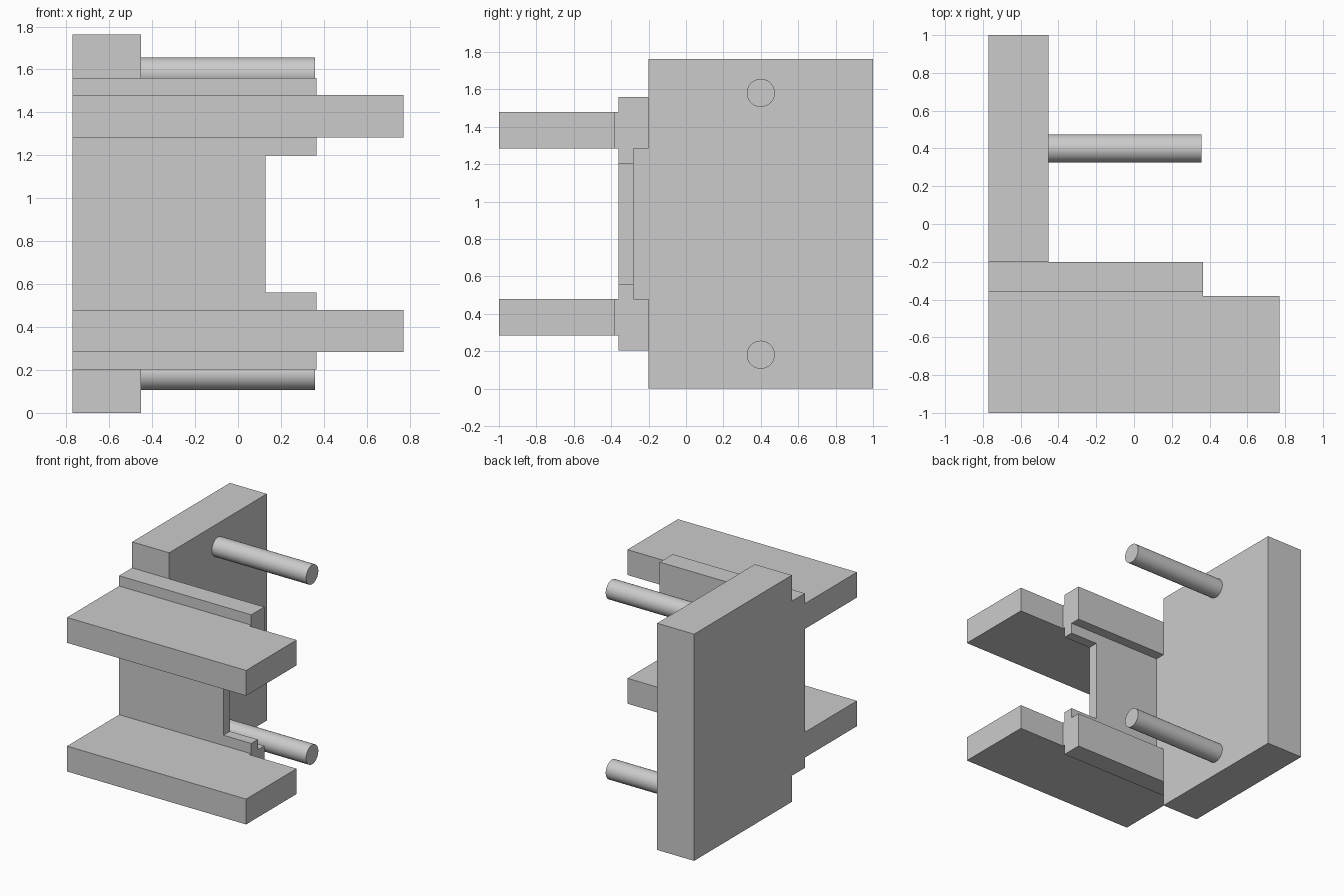
import bpy
import bmesh
import math
from mathutils import Vector

cube = bpy.data.objects.get("Cube")
if cube:
    bpy.data.objects.remove(cube, do_unlink=True)

GREY = (0.6, 0.6, 0.6, 1.0)
grey = bpy.data.materials.new("plain_grey")
grey.use_nodes = True
grey.diffuse_color = GREY
grey.node_tree.nodes["Principled BSDF"].inputs["Base Color"].default_value = GREY

# Shared dimensions
LEFT, WALL_IN, PLATE_END, TIP = -0.77, -0.452, 0.366, 0.77
PLATE_FRONT, PLATE_MID, PLATE_BACK = -0.36, -0.28, -0.2
SHELVES = {"lower": (0.283, 0.48), "upper": (1.283, 1.48)}


def prism(name, profile, axis, start, end):
    """Extrude a flat outline along y (outline in x, z) or z (outline in x, y)."""
    bm = bmesh.new()
    if axis == "y":
        points = [(a, start, b) for a, b in profile]
        step = Vector((0, end - start, 0))
    else:
        points = [(a, b, start) for a, b in profile]
        step = Vector((0, 0, end - start))
    face = bm.faces.new([bm.verts.new(p) for p in points])
    extruded = bmesh.ops.extrude_face_region(bm, geom=[face], use_keep_orig=True)
    moved = [v for v in extruded["geom"] if isinstance(v, bmesh.types.BMVert)]
    bmesh.ops.translate(bm, verts=moved, vec=step)
    bmesh.ops.recalc_face_normals(bm, faces=bm.faces)
    mesh = bpy.data.meshes.new(name)
    bm.to_mesh(mesh)
    bm.free()
    mesh.materials.append(grey)
    obj = bpy.data.objects.new(name, mesh)
    bpy.context.collection.objects.link(obj)
    return obj


def rectangle(a0, a1, b0, b1):
    return [(a0, b0), (a1, b0), (a1, b1), (a0, b1)]


def notched(depth, low, high):
    """Plate outline with a notch cut into its right-hand edge."""
    return [(LEFT, 0.203), (PLATE_END, 0.203), (PLATE_END, low), (depth, low),
            (depth, high), (PLATE_END, high), (PLATE_END, 1.56), (LEFT, 1.56)]


# Tall side wall
prism("side_wall", rectangle(LEFT, WALL_IN, PLATE_BACK, 1.0), "z", 0, 1.762)

# Front plate: notched front layer, and a back layer with a deep recess
prism("plate_front_layer", notched(0.127, 0.56, 1.2), "y", PLATE_FRONT, PLATE_MID)
prism("plate_back_layer", notched(WALL_IN, 0.48, 1.283), "y", PLATE_MID, PLATE_BACK)

# Shelves, with the overhanging tip set slightly clear of the plate
shelf_outline = [(LEFT, -1), (TIP, -1), (TIP, -0.38), (PLATE_END, -0.38),
                 (PLATE_END, PLATE_FRONT), (LEFT, PLATE_FRONT)]
for level, (bottom, top) in SHELVES.items():
    prism(level + "_shelf", shelf_outline, "z", bottom, top)

# Round pins standing out from the wall
PIN_END = 0.358
for level, height in (("lower", 0.181), ("upper", 1.581)):
    bpy.ops.mesh.primitive_cylinder_add(
        vertices=48, radius=0.075, depth=PIN_END - WALL_IN,
        location=((PIN_END + WALL_IN) / 2, 0.4, height),
        rotation=(0, math.pi / 2, 0))
    pin = bpy.context.object
    pin.name = level + "_pin"
    pin.data.materials.append(grey)
    bpy.ops.object.shade_smooth_by_angle(angle=math.radians(30))
